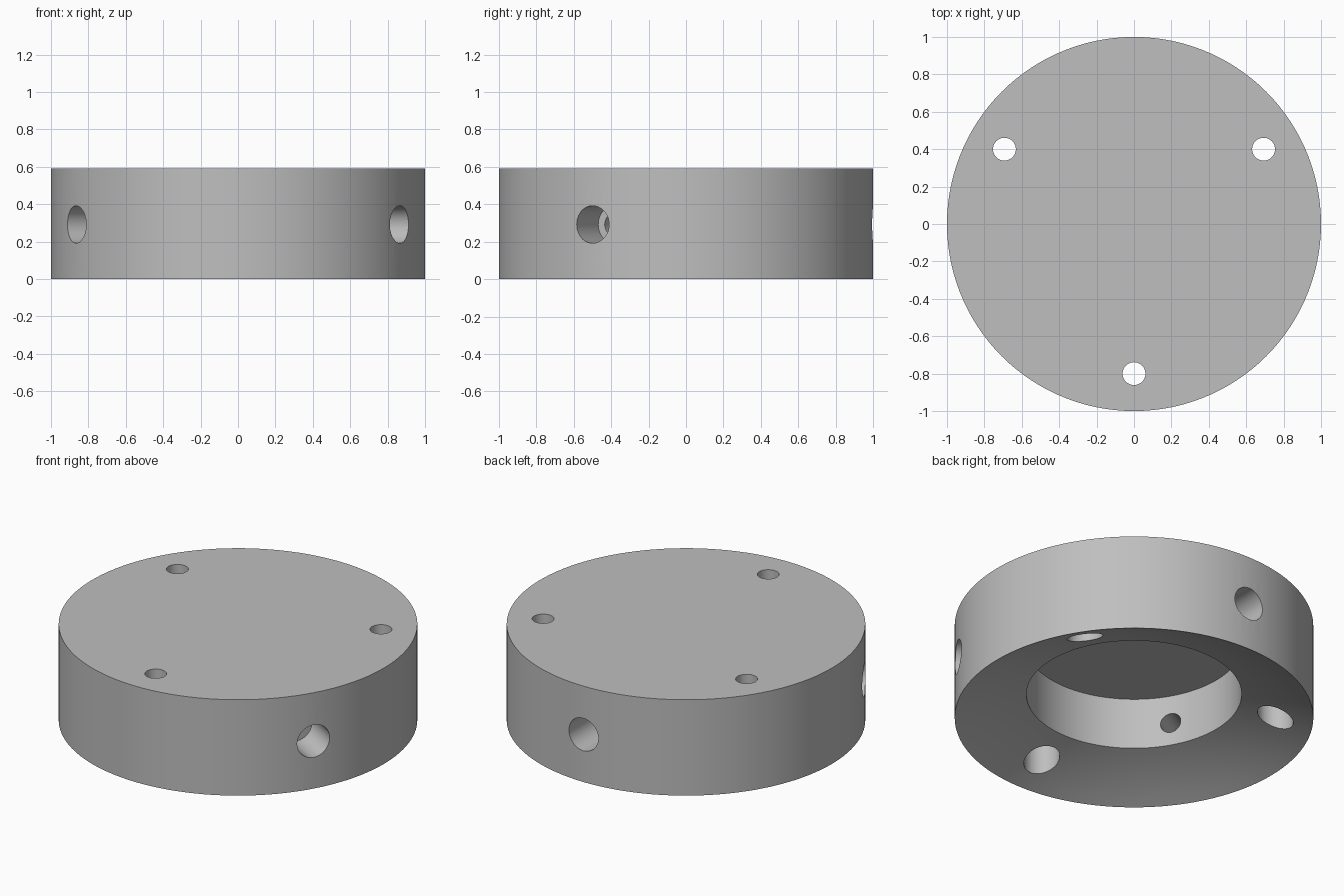
import bpy, bmesh
from math import cos, sin, pi, radians, sqrt
from mathutils import Matrix

cube = bpy.data.objects.get("Cube")
if cube:
    bpy.data.objects.remove(cube)

grey = bpy.data.materials.new("plain grey")
grey.use_nodes = True
COLOUR = (0.52, 0.52, 0.52, 1)
grey.diffuse_color = COLOUR
grey.node_tree.nodes["Principled BSDF"].inputs["Base Color"].default_value = COLOUR


def lathe(name, profile, segments, matrix=Matrix()):
    """Turn an (r, z) profile around z; both ends lie on the axis."""
    bm = bmesh.new()
    rings = []
    for r, z in profile:
        count = segments if r > 0 else 1
        rings.append([bm.verts.new((r * cos(2 * pi * i / segments),
                                    r * sin(2 * pi * i / segments), z))
                      for i in range(count)])
    for a, b in zip(rings, rings[1:]):
        for i in range(segments):
            j = (i + 1) % segments
            corners = [a[i % len(a)], a[j % len(a)], b[j % len(b)], b[i % len(b)]]
            bm.faces.new(list(dict.fromkeys(corners)))
    bmesh.ops.recalc_face_normals(bm, faces=bm.faces)
    bm.transform(matrix)
    mesh = bpy.data.meshes.new(name)
    bm.to_mesh(mesh)
    bm.free()
    mesh.materials.append(grey)
    obj = bpy.data.objects.new(name, mesh)
    bpy.context.collection.objects.link(obj)
    return obj


def stepped_drill(name, start, step, end, wide, narrow, matrix):
    """Two-diameter cutter: wide from start to step, narrow to end."""
    return lathe(name, [(0, start), (wide, start), (wide, step),
                        (narrow, step), (narrow, end), (0, end)], 48, matrix)


# Disc body: flat top, round wall, dished underside, round recess
HEIGHT, RECESS_R, RECESS_Z, DISH_R = 0.59, 0.6, 0.465, 2.29
underside = []
for i in range(9):
    r = 1 - (1 - RECESS_R) * i / 8
    underside.append((r, sqrt(DISH_R ** 2 - r * r) - sqrt(DISH_R ** 2 - 1)))
body = lathe("disc_body", [(0, HEIGHT), (1, HEIGHT)] + underside
             + [(RECESS_R, RECESS_Z), (0, RECESS_Z)], 120)

# Three counterbored bolt holes and, between them, three radial bores
cutters = []
for k in range(3):
    turn = Matrix.Rotation(radians(30 + 120 * k), 4, 'Z')
    bolt = turn @ Matrix.Translation((0.8, 0, 0))
    cutters.append(stepped_drill("bolt_cutter", -0.2, 0.39, 0.8, 0.1, 0.061, bolt))
    side = (Matrix.Rotation(radians(90 + 120 * k), 4, 'Z')
            @ Matrix.Translation((0, 0, 0.292)) @ Matrix.Rotation(pi / 2, 4, 'Y'))
    cutters.append(stepped_drill("side_cutter", 1.2, 0.765, 0.45, 0.1, 0.06, side))

bpy.ops.object.select_all(action='DESELECT')
body.select_set(True)
bpy.context.view_layer.objects.active = body
for cutter in cutters:
    cutter.hide_render = True
    cut = body.modifiers.new("hole", 'BOOLEAN')
    cut.operation = 'DIFFERENCE'
    cut.solver = 'EXACT'
    cut.object = cutter
    bpy.ops.object.modifier_apply(modifier=cut.name)
    bpy.data.objects.remove(cutter)

bpy.ops.object.shade_smooth_by_angle(angle=radians(15))
